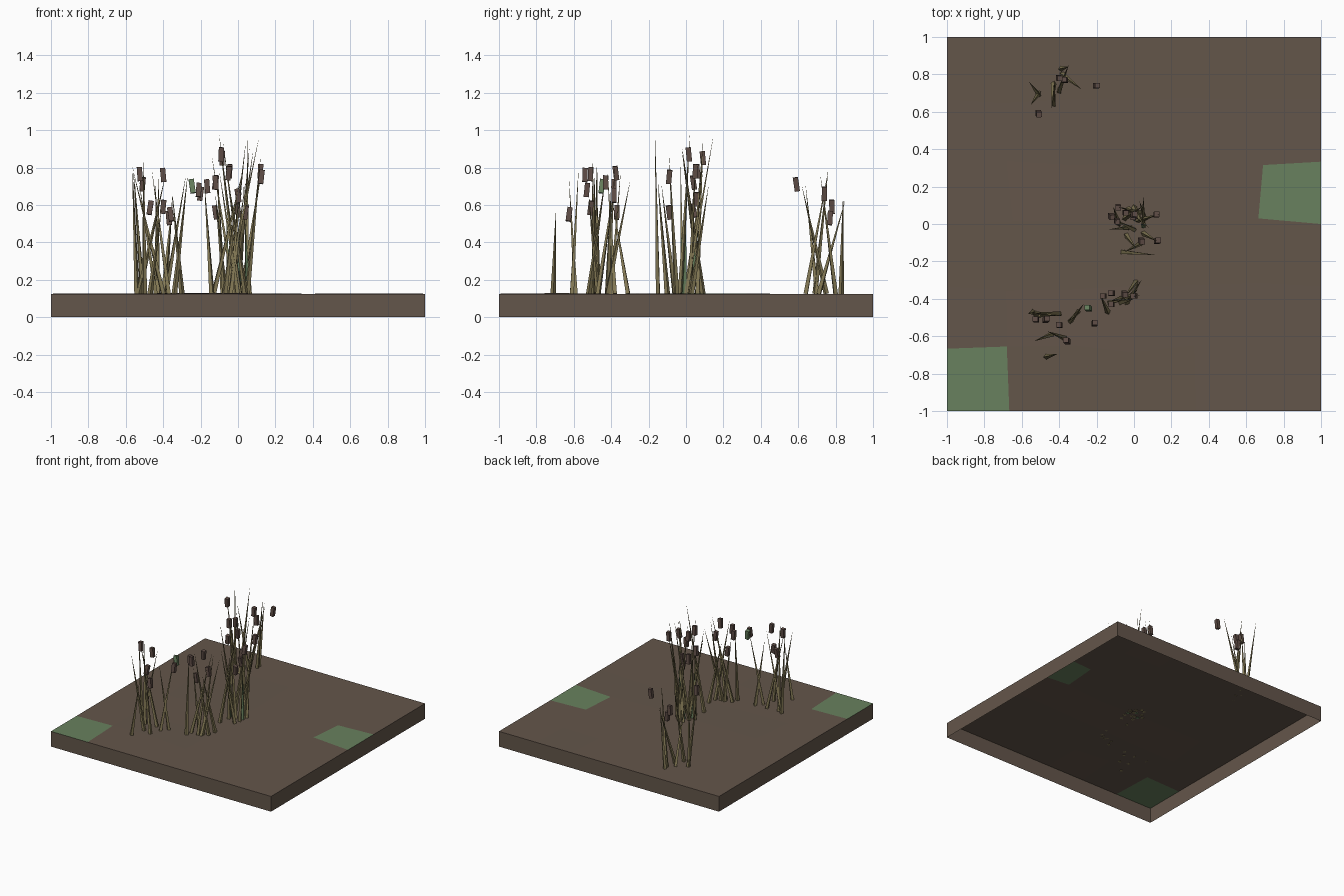
import bpy, bmesh, math, random
from mathutils import Matrix, Vector

if "Cube" in bpy.data.objects:
    bpy.data.objects.remove(bpy.data.objects["Cube"])

random.seed(4)
TOP = 0.125


def material(name, rgb):
    m = bpy.data.materials.new(name)
    m.diffuse_color = (*rgb, 1)
    m.use_nodes = True
    m.node_tree.nodes["Principled BSDF"].inputs["Base Color"].default_value = m.diffuse_color
    return m


soil = material("soil brown", (0.127, 0.093, 0.069))
moss = material("moss green", (0.138, 0.220, 0.112))
straw = material("reed olive", (0.240, 0.200, 0.095))
head = material("seed head brown", (0.115, 0.075, 0.062))


def finish(name, bm, mats):
    me = bpy.data.meshes.new(name)
    bm.to_mesh(me)
    bm.free()
    for m in mats:
        me.materials.append(m)
    ob = bpy.data.objects.new(name, me)
    bpy.context.collection.objects.link(ob)
    return ob


# Ground tile: uneven 6 x 6 grid on top, open underneath, with two mossy cells
def ground():
    n = 6
    bm = bmesh.new()
    fixed = {(5, 3): (.665, .03), (5, 4): (.69, .315), (1, 1): (-.68, -.655)}
    grid = {}
    for i in range(n + 1):
        for j in range(n + 1):
            x, y, z = -1 + 2 * i / n, -1 + 2 * j / n, TOP
            if 0 < i < n and 0 < j < n:
                x += random.uniform(-.025, .025)
                y += random.uniform(-.025, .025)
                z += random.uniform(-.003, .004)
                x, y = fixed.get((i, j), (x, y))
            grid[i, j] = bm.verts.new((x, y, z))
    for i in range(n):
        for j in range(n):
            f = bm.faces.new([grid[i, j], grid[i + 1, j], grid[i + 1, j + 1], grid[i, j + 1]])
            f.material_index = 1 if (i, j) in ((0, 0), (5, 3)) else 0
    # Side walls extruded down from the rim
    rim = [e for e in bm.edges if e.is_boundary]
    new = bmesh.ops.extrude_edge_only(bm, edges=rim)["geom"]
    for g in new:
        if isinstance(g, bmesh.types.BMVert):
            g.co.z = 0
        elif isinstance(g, bmesh.types.BMFace):
            g.material_index = 0
    bmesh.ops.recalc_face_normals(bm, faces=bm.faces)
    finish("ground_tile", bm, [soil, moss])


# Reed blades: slim tapered spikes from (base x, base y) to (tip x, tip y, tip z)
def reeds(name, blades, mat=straw, radius=.015):
    bm = bmesh.new()
    for bx, by, tx, ty, tz in blades:
        base, tip = Vector((bx, by, TOP)), Vector((tx, ty, tz))
        axis = tip - base
        turn = axis.to_track_quat('Z', 'Y').to_matrix().to_4x4()
        spin = Matrix.Rotation(random.uniform(0, math.pi), 4, 'Z')
        bmesh.ops.create_cone(bm, cap_ends=True, segments=4, radius1=radius, radius2=.0005,
                              depth=axis.length,
                              matrix=Matrix.Translation((base + tip) / 2) @ turn @ spin)
    finish(name, bm, [mat])


# Seed heads: small leaning blocks
def seed_heads(name, centres, mat=head):
    bm = bmesh.new()
    for c in centres:
        lean = Matrix.Rotation(random.uniform(-.16, .16), 4, 'X') @ \
            Matrix.Rotation(random.uniform(-.16, .16), 4, 'Y')
        bmesh.ops.create_cube(bm, size=1, matrix=Matrix.Translation(c) @ lean
                              @ Matrix.Diagonal((.028, .028, .075, 1)))
    finish(name, bm, [mat])


ground()

# Back clump
reeds("back_reeds", [
    (-.51, .69, -.56, .76, .79), (-.51, .70, -.55, .64, .70), (-.43, .75, -.44, .62, .70),
    (-.43, .64, -.425, .76, .78), (-.39, .83, -.35, .84, .65), (-.385, .80, -.28, .72, .75),
    (-.40, .71, -.35, .85, .62)])
seed_heads("back_seed_heads", [
    (-.51, .59, .71), (-.20, .74, .66), (-.40, .78, .59), (-.37, .77, .53)])

# Left front clump
reeds("left_reeds", [
    (-.47, -.71, -.41, -.695, .57), (-.44, -.59, -.53, -.625, .73), (-.37, -.61, -.46, -.575, .78),
    (-.54, -.47, -.565, -.48, .80), (-.40, -.48, -.56, -.475, .78), (-.53, -.48, -.39, -.49, .75),
    (-.50, -.49, -.505, -.50, .85), (-.34, -.52, -.27, -.43, .75), (-.30, -.47, -.35, -.52, .65)])
seed_heads("left_seed_heads", [
    (-.525, -.51, .765), (-.47, -.51, .585), (-.40, -.54, .76), (-.36, -.625, .55),
    (-.21, -.53, .68)])
seed_heads("green_seed_head", [(-.245, -.45, .70)], moss)

# Middle front clump
reeds("front_reeds", [
    (-.14, -.47, -.18, -.38, .72), (-.13, -.42, .03, -.38, .80), (-.04, -.42, .04, -.30, .72),
    (0, -.38, -.10, -.42, .78), (-.04, -.40, .02, -.35, .77), (-.07, -.42, 0, -.40, .70),
    (.01, -.31, -.05, -.39, .60), (-.07, -.40, -.12, -.41, .65)])
seed_heads("front_seed_heads", [
    (-.165, -.385, .70), (-.12, -.37, .56), (-.12, -.43, .72), (-.05, -.375, .77),
    (0, -.385, .65)])

# Centre clump
reeds("centre_reeds", [
    (-.06, -.15, .11, -.165, .95), (.05, 0, .05, .145, .96), (0, -.03, -.10, .02, .97),
    (-.02, -.02, -.14, -.03, .86), (.03, .06, -.08, .09, .93), (-.04, -.06, .01, -.13, .70),
    (.05, -.05, .12, -.09, .85), (-.05, .03, .04, .09, .92), (.02, .02, .13, .05, .82),
    (-.08, 0, -.11, .09, .78), (0, .09, .06, -.02, .90), (.04, -.10, -.05, -.15, .72),
    (-.03, .08, .08, -.02, .88), (.06, .03, .03, .12, .70)])
reeds("centre_green_shoots", [
    (0, .03, .02, .07, .55), (-.05, -.02, -.06, -.03, .50), (.05, -.01, .04, 0, .50)], moss)
seed_heads("centre_seed_heads", [
    (.125, -.09, .75), (.04, -.09, .56), (.12, .05, .78), (-.09, .015, .87), (-.085, .09, .85),
    (-.045, .06, .78), (0, .05, .63), (0, .04, .57), (-.12, .04, .72)])
